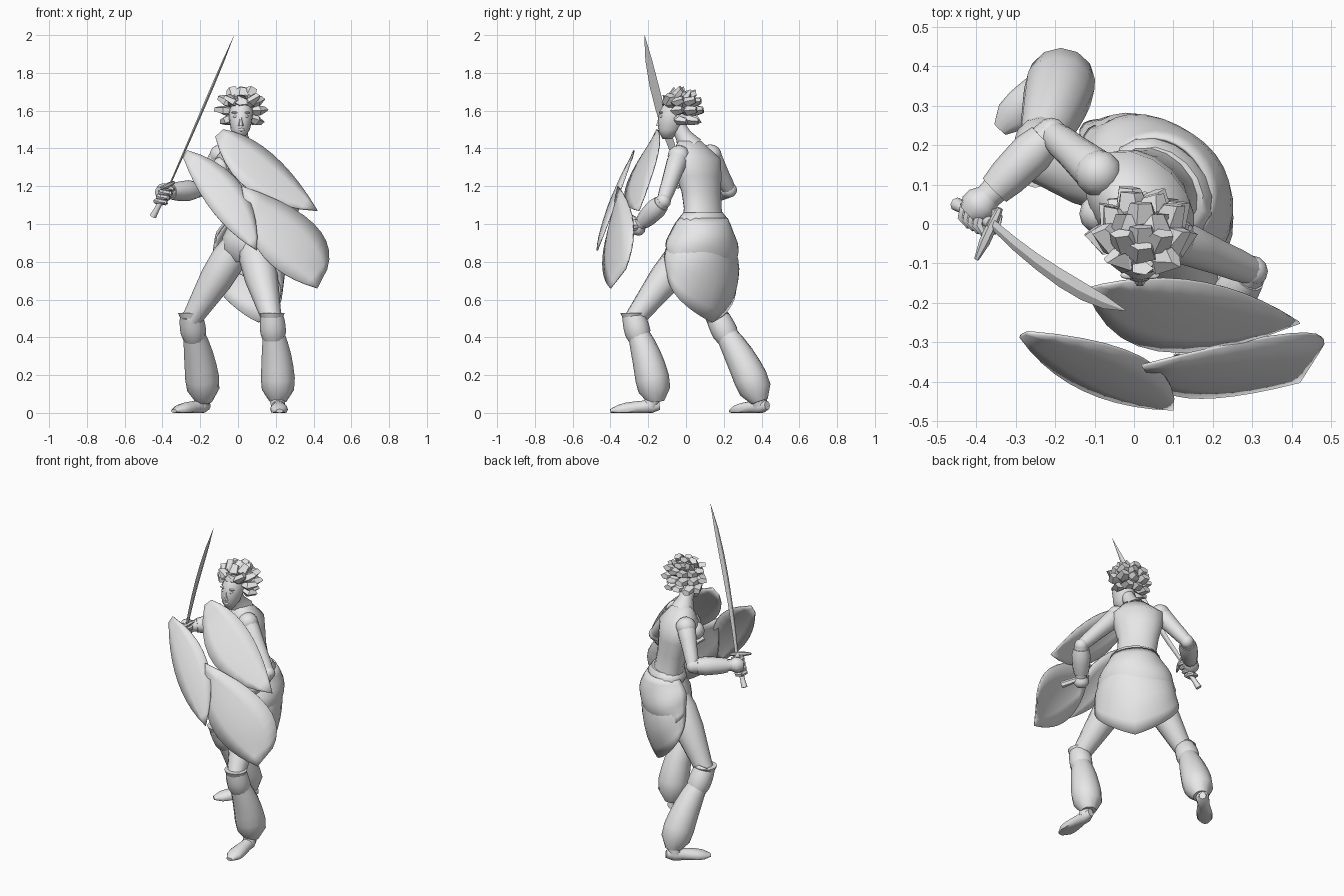
import bpy, bmesh, math
from mathutils import Vector

cube = bpy.data.objects.get("Cube")
if cube:
    bpy.data.objects.remove(cube, do_unlink=True)

grey = bpy.data.materials.new("plain grey")
grey.use_nodes = True
tone = (.8, .8, .8, 1)
grey.diffuse_color = tone
grey.node_tree.nodes["Principled BSDF"].inputs["Base Color"].default_value = tone

X, Y, UP = Vector((1, 0, 0)), Vector((0, 1, 0)), Vector((0, 0, 1))
TWIST = Vector((1, -1, 0)).normalized()      # direction from right to left shoulder
BACK = UP.cross(TWIST)


def finish(name, bm, angle, thickness=0):
    bmesh.ops.recalc_face_normals(bm, faces=bm.faces)
    mesh = bpy.data.meshes.new(name)
    bm.to_mesh(mesh)
    bm.free()
    mesh.materials.append(grey)
    obj = bpy.data.objects.new(name, mesh)
    bpy.context.collection.objects.link(obj)
    bpy.ops.object.select_all(action="DESELECT")
    obj.select_set(True)
    bpy.context.view_layer.objects.active = obj
    bpy.ops.object.shade_smooth_by_angle(angle=math.radians(angle))
    if thickness:
        solid = obj.modifiers.new("thickness", "SOLIDIFY")
        solid.thickness = thickness
        solid.offset = 0


def curve(start, middle, end, f):
    """Point on the parabola through three points."""
    start, middle, end = Vector(start), Vector(middle), Vector(end)
    sag = middle - start.lerp(end, .5)
    return start.lerp(end, f) + sag * 4 * f * (1 - f)


def tube(name, start, end, widths, ratio=(1, 1), via=None, across=None,
         ref=Y, sides=12, angle=50):
    """Rings of evenly spaced half widths; ratio is depth to width at both ends.
    A fixed across direction keeps the rings level."""
    bm = bmesh.new()
    start, end = Vector(start), Vector(end)
    via = via or start.lerp(end, .5)
    last = len(widths) - 1
    loops = []
    for i, width in enumerate(widths):
        f = i / last
        center = curve(start, via, end, f)
        if across:
            u, v = across, UP.cross(across)
        else:
            t = (curve(start, via, end, f + .01) - curve(start, via, end, f - .01)).normalized()
            u = t.cross(ref).normalized()
            v = u.cross(t)
        depth = width * (ratio[0] + (ratio[1] - ratio[0]) * f)
        loop = []
        for k in range(sides):
            turn = math.tau * k / sides
            p = center + u * width * math.cos(turn) + v * depth * math.sin(turn)
            p.z = max(p.z, 0)
            loop.append(bm.verts.new(p))
        loops.append(loop)
    for a, b in zip(loops, loops[1:]):
        for k in range(sides):
            n = (k + 1) % sides
            bm.faces.new((a[k], a[n], b[n], b[k]))
    bm.faces.new(loops[0])
    bm.faces.new(loops[-1])
    finish(name, bm, angle)


def sheet(name, rows):
    """Thin skin over a grid of points."""
    bm = bmesh.new()
    grid = [[bm.verts.new(p) for p in row] for row in rows]
    for a, b in zip(grid, grid[1:]):
        for k in range(len(a) - 1):
            bm.faces.new((a[k], a[k + 1], b[k + 1], b[k]))
    bmesh.ops.remove_doubles(bm, verts=bm.verts, dist=.0001)
    finish(name, bm, 40, .008)


def ball(name, center, size):
    bm = bmesh.new()
    bmesh.ops.create_uvsphere(bm, u_segments=12, v_segments=8, radius=1)
    for v in bm.verts:
        v.co = Vector(center) + Vector(a * b for a, b in zip(v.co, size))
    finish(name, bm, 60)


# Torso, neck, pelvis and sash
waist = Vector((.07, .09, 1))
chest = Vector((.01, .04, 1.3))
tube("torso", waist, (.01, .02, 1.44), (.13, .115, .12, .14, .16, .07),
     (.75, .7), (.03, .075, 1.21), TWIST, sides=16, angle=70)
tube("neck", (.01, .02, 1.41), (.01, -.05, 1.53), (.07, .043, .04))
tube("pelvis", waist, (.05, .07, .8), (.13, .16, .16, .09), (.8, .8), across=TWIST, sides=16)
tube("waist_sash", waist - UP * .02, waist + UP * .06, (.135, .15, .145, .12), (.75, .75),
     across=TWIST, sides=16)
for side in (-1, 1):
    ball("bust", chest - BACK * .08 + TWIST * .06 * side, (.05, .05, .055))


# Wrapped skirt in two layers, open at the front and pointed behind
def skirt(name, tip, side_height, flare, gap):
    rows = []
    for j in range(9):
        v = j / 8
        row = []
        for i in range(-10, 11):
            u = i / 10
            turn = u * math.radians(115)
            low = tip + (side_height - tip) * abs(u) ** 1.2
            wave = 1 + .025 * math.sin(5 * u + 9 * v)
            wide = wave * (.125 + gap + flare * math.sin(v * math.pi / 2))
            deep = wave * (.1 + gap + .06 * math.sin(v * math.pi) - .02 * v * v)
            p = waist - Vector((.02, .01, 0)) * v
            p += BACK * deep * math.cos(turn) - TWIST * wide * math.sin(turn)
            p.z = 1.03 + (low - 1.03) * v
            row.append(p)
        rows.append(row)
    sheet(name, rows)


skirt("skirt", .48, .76, .12, 0)
skirt("skirt_overlay", .7, .84, .09, .012)

# Legs: thigh, cuff, baggy trouser leg, ankle and foot
legs = {
    "left": ((.07, .06, .93), (.18, -.28, .52), (.21, -.16, .06), (.21, -.14, .04), (.22, -.4, .01)),
    "right": ((.02, .1, .93), (-.25, .16, .52), (-.18, .39, .06), (-.16, .43, .04), (-.34, .24, .01)),
}
for side, joints in legs.items():
    hip, knee, ankle, heel, toe = map(Vector, joints)
    top = knee.lerp(ankle, .2)
    calf = top.lerp(ankle, .5) + Y * .015 + X * .01
    tube(side + "_thigh", hip, knee - UP * .03, (.07, .092, .088, .07, .052))
    tube(side + "_cuff_rim", knee + UP * .01, knee - UP * .02, (.068, .055))
    tube(side + "_cuff", knee, knee.lerp(ankle, .28), (.058, .065, .068, .068, .058))
    tube(side + "_trouser", top, ankle, (.055, .068, .078, .085, .09, .085, .045), via=calf)
    tube(side + "_ankle", ankle + UP * .05, heel.lerp(toe, .2), (.04, .038))
    tube(side + "_foot", heel, toe, (.02, .036, .036, .042, .047, .045, .02), (1.2, .5), ref=UP)

# Arms with forearm guards
arms = {
    "left": ((.08, -.03, 1.38), (.3, -.12, 1.12), (.2, -.24, 1)),
    "right": ((-.08, .12, 1.38), (-.21, .23, 1.18), (-.37, .07, 1.17)),
}
for side, joints in arms.items():
    shoulder, elbow, wrist = map(Vector, joints)
    ball(side + "_shoulder", shoulder.lerp(elbow, .08), (.06, .06, .058))
    tube(side + "_upper_arm", shoulder, elbow, (.045, .055, .05, .045, .042, .035), angle=70)
    ball(side + "_elbow", elbow, (.04, .04, .04))
    tube(side + "_forearm", elbow, wrist, (.04, .045, .04, .034), ref=UP)
    tube(side + "_guard", elbow.lerp(wrist, .1), elbow.lerp(wrist, .9),
         (.046, .055, .053, .05, .042), ref=UP)
    tube(side + "_palm", wrist, wrist + (wrist - elbow) * .3, (.034, .046, .046, .03), ref=UP)

# Curved sword with fingers closed round its grip
pommel, hilt = Vector((-.45, .05, 1.04)), Vector((-.36, 0, 1.21))
tube("sword_blade", hilt, (-.02, -.22, 2), (.014, .018, .021, .024, .024, .018, .001),
     (.3, .3), (-.19, -.135, 1.6), ref=Vector((.9, 0, -.4)), sides=4, angle=20)
tube("sword_grip", pommel, hilt, (.018, .014, .014, .014, .016), sides=8)
tube("sword_guard", (-.4, -.09, 1.19), (-.34, .04, 1.22), (.006, .014, .014, .008), ref=UP, sides=6)
grip = (hilt - pommel).normalized()
outward = grip.cross(TWIST).normalized()
for i in range(4):
    center = pommel.lerp(hilt, .45 + i * .14)
    ends = [center + TWIST * .03 * s for s in (-1, 1)]
    for s in (-1, 1):
        tube("finger", *ends, (.012, .014, .014, .012), via=center + outward * .03 * s,
             ref=grip, sides=6)


# Shield of three curved plates; each end is a line slanting from upper to lower edge
def plate(name, start, upper, lower, end, bulge, start_slant, end_slant=(0, 0, 0)):
    rows = []
    for f in (0, .25, .5, .75, 1):
        middle = Vector(upper).lerp(Vector(lower), f) - Y * bulge * math.sin(f * math.pi)
        first = Vector(start) + Vector(start_slant) * (.5 - f)
        final = Vector(end) + Vector(end_slant) * (.5 - f)
        rows.append([curve(first, middle, final, k / 10) for k in range(11)])
    sheet(name, rows)


plate("shield_side_wing", (-.28, -.28, 1.37), (.02, -.34, 1.2), (-.13, -.42, 1.06),
      (.1, -.47, .86), .015, (.02, .01, .04))
plate("shield_lower_lobe", (.035, -.38, 1.1), (.4, -.28, 1), (.17, -.44, .79),
      (.445, -.36, .71), .03, (-.03, .04, .2), (.05, .08, .1))
plate("shield_upper_wing", (-.1, -.16, 1.48), (.18, -.15, 1.37), (.06, -.32, 1.18),
      (.42, -.25, 1.07), .01, (.04, .01, .04))
tube("shield_handle", (.12, -.34, 1.06), (.27, -.33, .96), (.02, .016, .016, .02),
     via=(.19, -.25, 1), ref=UP, sides=6)

# Head and face
face = Vector((.015, -.13, 1.57))
tube("head", (.01, -.1, 1.45), (.02, -.04, 1.69), (.02, .05, .06, .065, .05, .02),
     (1.2, 1.2), across=X, sides=16, angle=70)
tube("nose", face - Y * .01, face - Vector((0, .015, .05)), (.006, .01, .015), across=X, sides=6)
ball("lips", face - Vector((0, .01, .07)), (.02, .01, .01))
for side in (-1, 1):
    ball("eye", face + X * .027 * side, (.014, .01, .008))
    ball("brow", face + X * .028 * side + UP * .02, (.022, .01, .006))

# Chunky swept locks of hair, in rings from the nape to the crown
skull = Vector((.02, -.03, 1.6))
for lift, count in ((-35, 8), (0, 9), (30, 9), (60, 6), (85, 1)):
    pitch = math.radians(lift)
    for k in range(count):
        turn = math.tau * k / count
        out = Vector((math.sin(turn), -math.cos(turn), 0)) * math.cos(pitch) + UP * math.sin(pitch)
        if out.y < -.45 and out.z < .4:
            continue
        sweep = (out + Y * .3 + UP * .05).normalized()
        tube("hair_lock", skull + out * .05, skull + sweep * (.115 + .012 * (k % 2)),
             (.034, .042, .03), (.7, .6), via=skull + out * .09,
             ref=UP if lift < 50 else Y, sides=5, angle=25)
